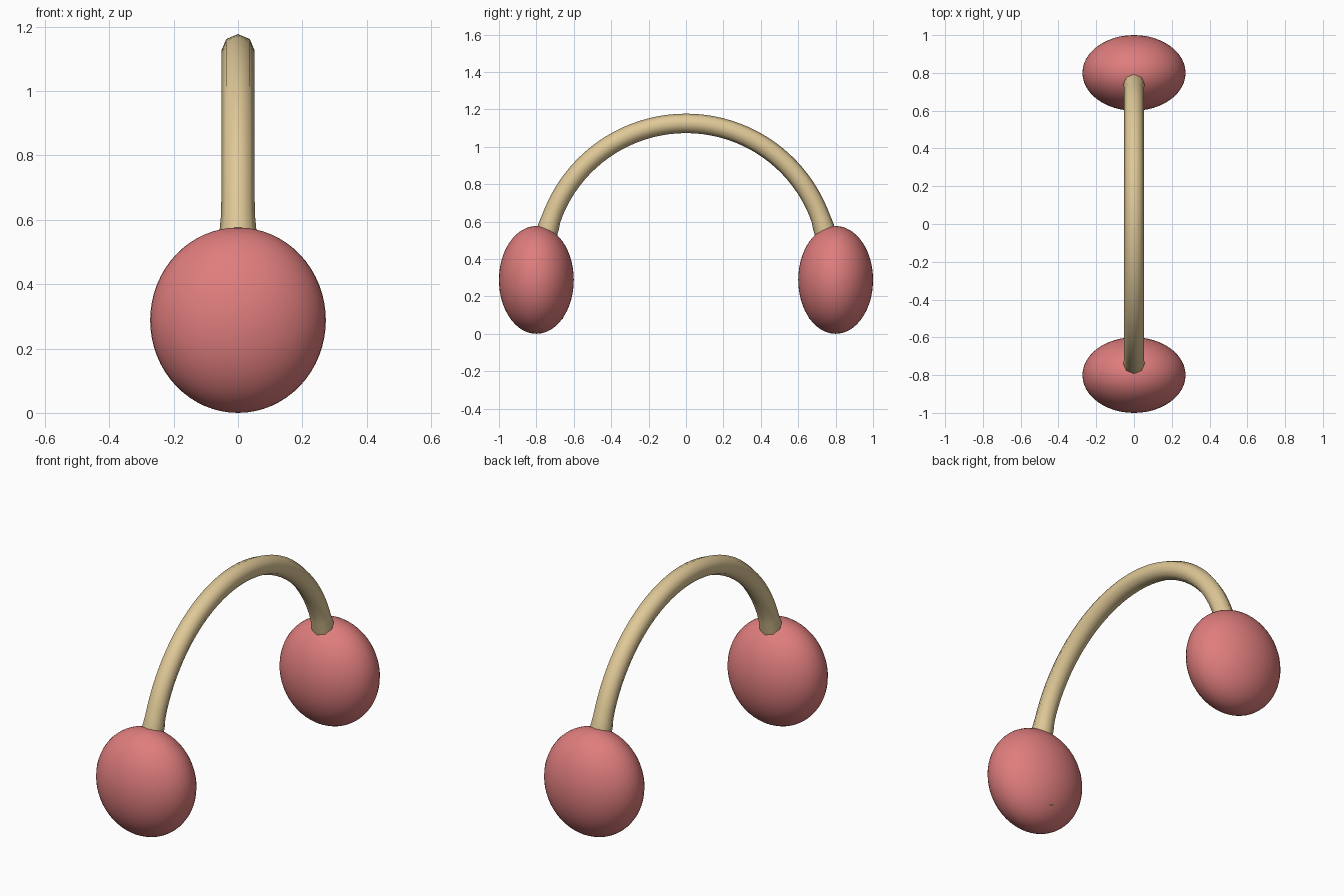
import bpy, bmesh, math
from mathutils import Vector

if "Cube" in bpy.data.objects:
    bpy.data.objects.remove(bpy.data.objects["Cube"])


def make_material(name, rgb):
    mat = bpy.data.materials.new(name)
    mat.diffuse_color = (*rgb, 1)
    mat.use_nodes = True
    mat.node_tree.nodes["Principled BSDF"].inputs["Base Color"].default_value = mat.diffuse_color
    return mat


def add_object(name, bm, mat):
    mesh = bpy.data.meshes.new(name)
    bmesh.ops.recalc_face_normals(bm, faces=bm.faces)
    for f in bm.faces:
        f.smooth = len(f.verts) < 8      # end caps stay flat
    bm.to_mesh(mesh)
    bm.free()
    mesh.materials.append(mat)
    obj = bpy.data.objects.new(name, mesh)
    bpy.context.collection.objects.link(obj)
    return obj


pink = make_material("pad pink", (0.74, 0.205, 0.205))
tan = make_material("band tan", (0.74, 0.58, 0.31))

# Ear pads: two flattened ellipsoids, mirrored front to back
for name, side in (("front_pad", -1), ("back_pad", 1)):
    bm = bmesh.new()
    bmesh.ops.create_uvsphere(bm, u_segments=48, v_segments=32, radius=1)
    for v in bm.verts:
        v.co = Vector((v.co.x * 0.273, v.co.y * 0.2 + side * 0.8,
                       v.co.z * 0.288 + 0.288))
    add_object(name, bm, pink)

# Head band: eight-sided tube on an arc, its tips just breaking the pad undersides
CENTRE_Z, ARC_R, TUBE_R, SIDES, STEPS = 0.36, 0.765, 0.052, 8, 64
START = math.radians(-23)                # arc angle of the tips
JOINT = math.radians(15)                 # arc angle where the band meets a pad
bm = bmesh.new()
rings = []
for i in range(STEPS + 1):
    a = START + (math.pi - 2 * START) * i / STEPS
    out = Vector((0, math.cos(a), math.sin(a)))
    # slight flare at the joint with each pad
    gap = abs(min(a, math.pi - a) - JOINT)
    r = TUBE_R * (1 + 0.12 * max(0, 1 - gap / math.radians(5)))
    mid = Vector((0, 0, CENTRE_Z)) + out * ARC_R
    rings.append([bm.verts.new(mid + out * r * math.cos(t) + Vector((r * math.sin(t), 0, 0)))
                  for t in (2 * math.pi * k / SIDES for k in range(SIDES))])
for a, b in zip(rings, rings[1:]):
    for k in range(SIDES):
        n = (k + 1) % SIDES
        bm.faces.new((a[k], a[n], b[n], b[k]))
bm.faces.new(rings[0])
bm.faces.new(rings[-1])
add_object("head_band", bm, tan)
